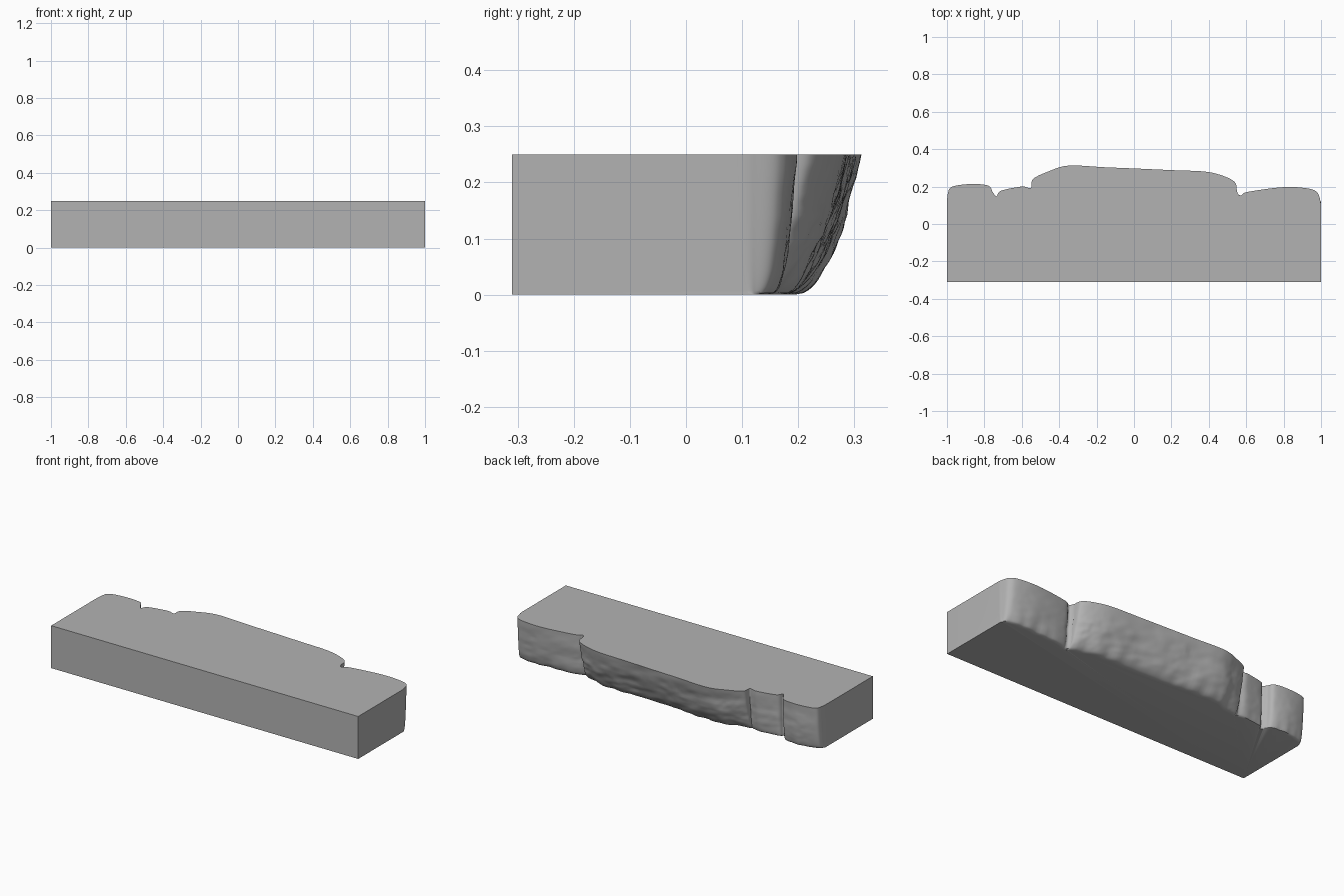
import bpy, bmesh, math
from mathutils import Vector, noise

if "Cube" in bpy.data.objects:
    bpy.data.objects.remove(bpy.data.objects["Cube"], do_unlink=True)

HEIGHT, FRONT = 0.25, -0.31
LEVELS, STEPS = 24, 10

stone = bpy.data.materials.new("grey_stone")
stone.use_nodes = True
grey = (0.45, 0.45, 0.45, 1)
stone.diffuse_color = grey
stone.node_tree.nodes["Principled BSDF"].inputs["Base Color"].default_value = grey

# Rough back edge: x, y along the top, y along the foot
EDGE = [
    (-1, .09, .12), (-.995, .165, .14), (-.97, .2, .155), (-.87, .214, .18),
    (-.78, .205, .17), (-.755, .17, .15), (-.735, .148, .135), (-.71, .178, .15),
    (-.6, .2, .16), (-.552, .193, .15), (-.54, .24, .15), (-.46, .28, .165),
    (-.35, .312, .19), (-.15, .303, .18), (0, .297, .165), (.2, .288, .16),
    (.38, .28, .165), (.48, .256, .14), (.54, .222, .115), (.552, .17, .11),
    (.57, .152, .11), (.61, .172, .125), (.8, .197, .135), (.93, .19, .135),
    (.98, .168, .13), (.997, .12, .122), (1, .09, .12),
]


def smooth_path(points):
    """Catmull-Rom curve through the control points."""
    pts = [Vector(p) for p in points]
    path = []
    for i in range(len(pts) - 1):
        a, b = pts[max(i - 1, 0)], pts[i]
        c, d = pts[i + 1], pts[min(i + 2, len(pts) - 1)]
        for k in range(STEPS):
            t = k / STEPS
            p = (2 * b + (c - a) * t + (2 * a - 5 * b + 4 * c - d) * t ** 2
                 + (3 * b - a - 3 * c + d) * t ** 3) / 2
            p.x = max(-1, min(1, p.x))
            path.append(p)
    return path + [pts[-1]]


def back_point(p, t):
    """Point on the undercut, chipped back face at height fraction t."""
    x, top, foot = p
    bulge = -0.55 < x < 0.55
    y = foot + (top - foot) * t ** (0.45 if bulge else 0.27)
    z = t * HEIGHT
    fade = math.sin(math.pi * t) ** 0.5 if 0 < t < 1 else 0
    fade *= min(1, (1 - abs(x)) * 12)
    rough = noise.fractal(Vector((x * 7 + z * 6, 2.3, z * 14)), 0.9, 2, 4)
    y += rough * fade * (0.008 if bulge else 0.004)
    # Small scallops along the foot
    y += noise.noise(Vector((x * 16, 7.1, 0))) * 0.012 * (1 - t) ** 4 * min(1, (1 - abs(x)) * 12)
    return x, y, z


bm = bmesh.new()
path = smooth_path(EDGE)
rows = [[bm.verts.new(back_point(p, (j / LEVELS) ** 1.4)) for p in path]
        for j in range(LEVELS + 1)]

# Weathered back surface
for low, high in zip(rows, rows[1:]):
    for i in range(len(path) - 1):
        bm.faces.new((low[i + 1], low[i], high[i], high[i + 1])).smooth = True

# Flat sawn faces
lf, rf = (bm.verts.new((x, FRONT, 0)) for x in (-1, 1))
lt, rt = (bm.verts.new((x, FRONT, HEIGHT)) for x in (-1, 1))
bm.faces.new((lf, rf, rt, lt))
bm.faces.new([lt, rt] + rows[-1][::-1])
bm.faces.new([rf, lf] + rows[0])
bm.faces.new([lf, lt] + [r[0] for r in reversed(rows)])
bm.faces.new([rt, rf] + [r[-1] for r in rows])
bmesh.ops.recalc_face_normals(bm, faces=bm.faces)

mesh = bpy.data.meshes.new("stone_block")
bm.to_mesh(mesh)
bm.free()
mesh.materials.append(stone)
block = bpy.data.objects.new("stone_block", mesh)
bpy.context.collection.objects.link(block)
bpy.context.view_layer.objects.active = block
block.select_set(True)
bpy.ops.object.shade_smooth_by_angle(angle=math.radians(40))
